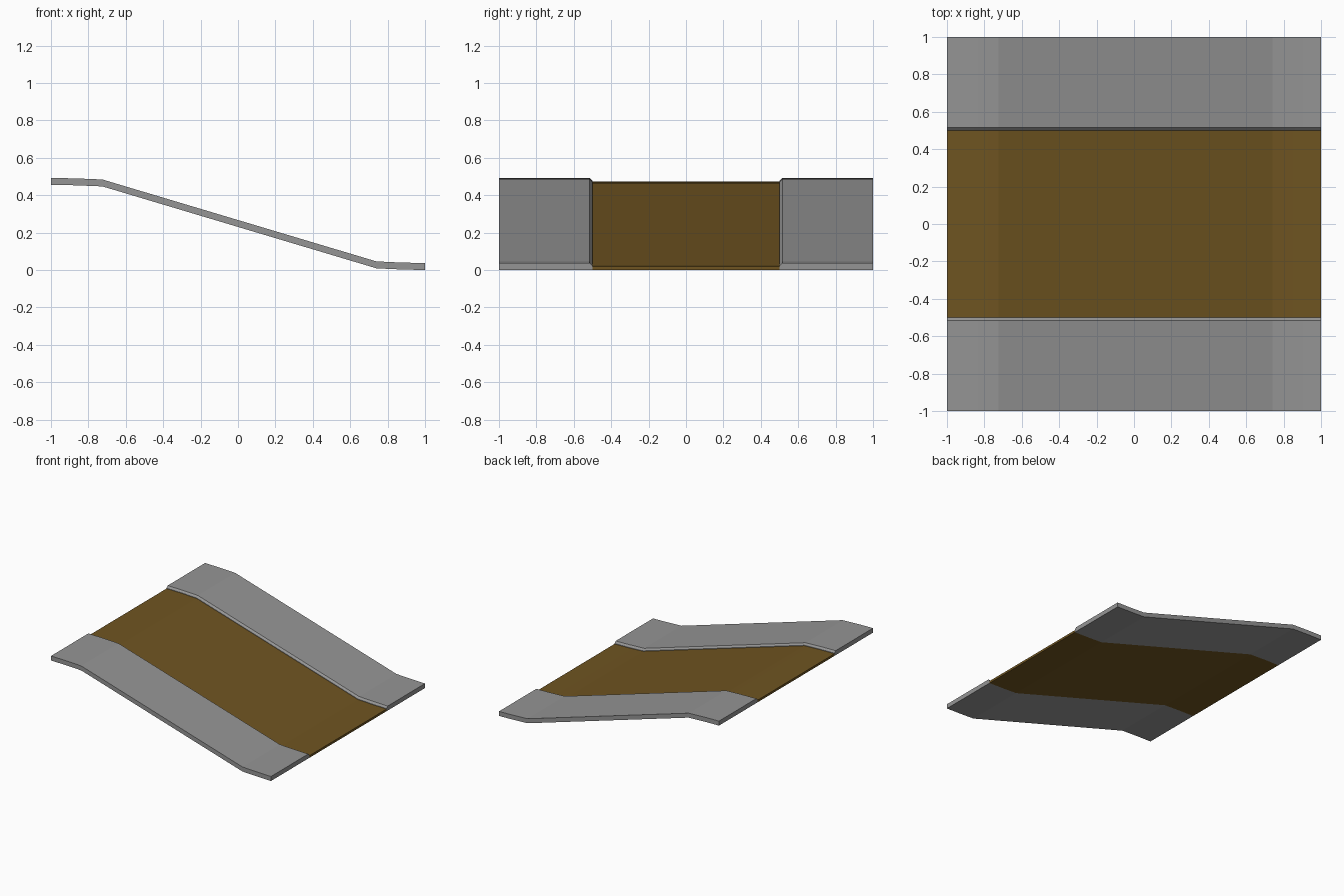
import bpy, bmesh

if "Cube" in bpy.data.objects:
    bpy.data.objects.remove(bpy.data.objects["Cube"])

def material(name, rgb):
    m = bpy.data.materials.new(name)
    m.diffuse_color = (*rgb, 1)
    m.use_nodes = True
    m.node_tree.nodes["Principled BSDF"].inputs["Base Color"].default_value = m.diffuse_color
    return m

stone = material("grey stone", (0.30, 0.30, 0.30))
dirt = material("brown dirt", (0.16, 0.09, 0.015))

# Underside height of the slope along x
SLOPE = [(-1, .455), (-.87, .453), (-.725, .447), (.74, .009), (.87, .003), (1, 0)]

def sweep(name, section, mat):
    """Sweep a (y, height) section along the slope, capped at both ends."""
    bm = bmesh.new()
    rings = [[bm.verts.new((x, y, z + h)) for y, h in section] for x, z in SLOPE]
    n = len(section)
    for a, b in zip(rings, rings[1:]):
        for i in range(n):
            j = (i + 1) % n
            bm.faces.new((a[i], a[j], b[j], b[i]))
    bm.faces.new(rings[0])
    bm.faces.new(rings[-1])
    bmesh.ops.recalc_face_normals(bm, faces=bm.faces)
    me = bpy.data.meshes.new(name)
    bm.to_mesh(me)
    bm.free()
    me.materials.append(mat)
    ob = bpy.data.objects.new(name, me)
    bpy.context.collection.objects.link(ob)
    bpy.context.view_layer.objects.active = ob
    ob.select_set(True)
    bpy.ops.object.shade_smooth_by_angle(angle=0.2)
    ob.select_set(False)

# Sunken path between two raised kerbs with chamfered inner edges
sweep("path", [(-.5, 0), (.5, 0), (.5, .018), (-.5, .018)], dirt)
for side, s in (("left", 1), ("right", -1)):
    sweep(side + "_kerb", [(s * y, h) for y, h in
          ((.5, 0), (1, 0), (1, .037), (.515, .037), (.5, .022))], stone)
